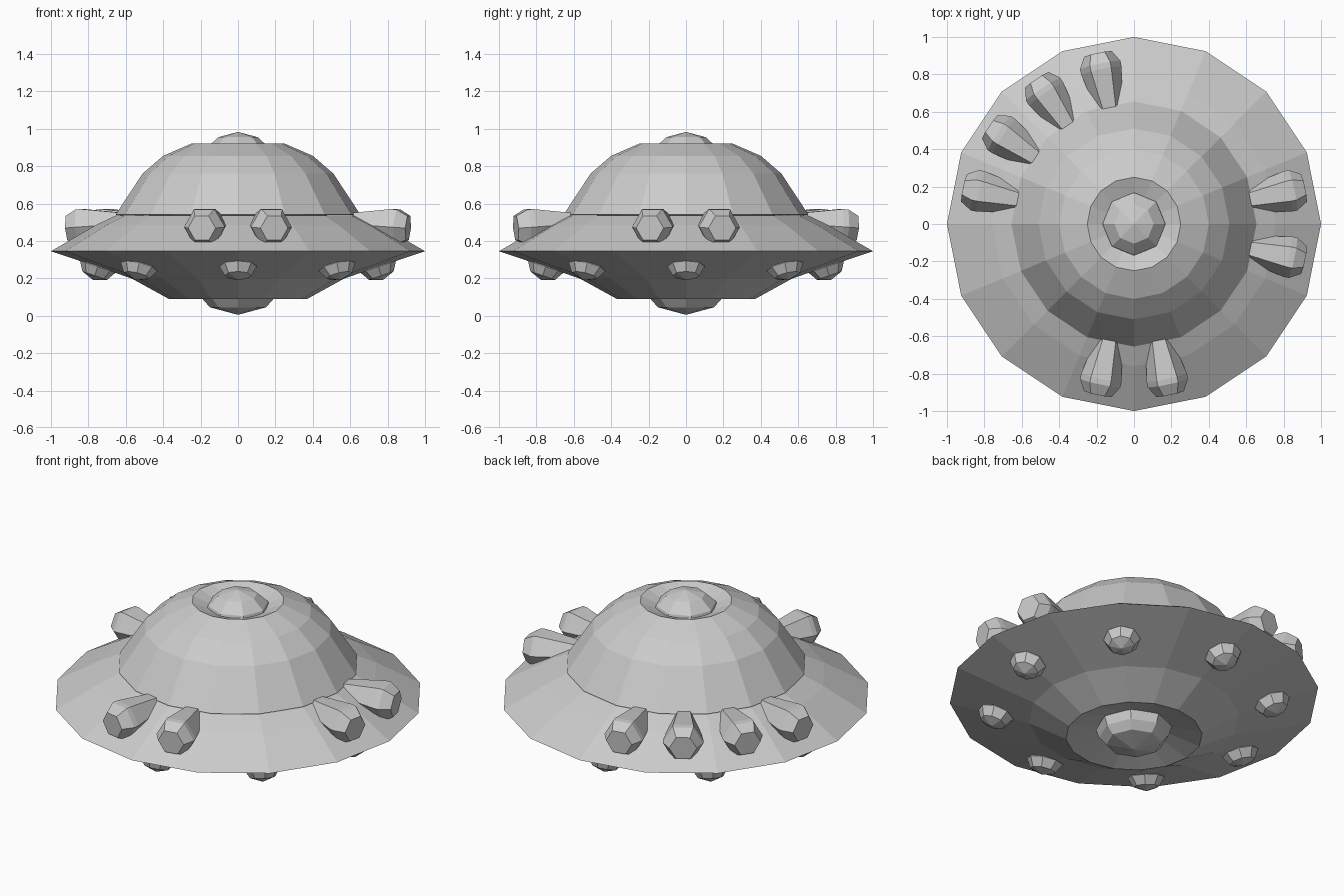
import bpy, bmesh, math
from mathutils import Matrix, Vector

if "Cube" in bpy.data.objects:
    bpy.data.objects.remove(bpy.data.objects["Cube"], do_unlink=True)

# Single flat grey finish
GREY = (0.6, 0.6, 0.6, 1.0)
metal = bpy.data.materials.new("light grey")
metal.use_nodes = True
metal.diffuse_color = GREY
metal.node_tree.nodes["Principled BSDF"].inputs["Base Color"].default_value = GREY


def lathe(name, profile, sides, matrix=Matrix(), phase=0.0):
    """Spin (radius, height) points around z into a faceted solid."""
    bm = bmesh.new()
    rings = []
    for r, z in profile:
        count = sides if r > 0 else 1
        rings.append([bm.verts.new((r * math.cos(phase + math.tau * i / sides),
                                    r * math.sin(phase + math.tau * i / sides), z))
                      for i in range(count)])
    for a, b in zip(rings, rings[1:]):
        for i in range(sides):
            j = (i + 1) % sides
            quad = [a[i % len(a)], a[j % len(a)], b[j % len(b)], b[i % len(b)]]
            bm.faces.new(list(dict.fromkeys(quad)))
    # Close open ends
    for ring in (rings[0], rings[-1]):
        if len(ring) > 1:
            bm.faces.new(ring)
    bmesh.ops.recalc_face_normals(bm, faces=bm.faces)
    bm.transform(matrix)
    mesh = bpy.data.meshes.new(name)
    bm.to_mesh(mesh)
    bm.free()
    mesh.materials.append(metal)
    obj = bpy.data.objects.new(name, mesh)
    bpy.context.collection.objects.link(obj)
    return obj


def around(degrees, x, z, tilt):
    """Place a part at radius x, its axis tipped outwards by tilt."""
    return (Matrix.Rotation(math.radians(degrees), 4, "Z")
            @ Matrix.Translation(Vector((x, 0, z)))
            @ Matrix.Rotation(math.radians(tilt), 4, "Y"))


# Saucer with a sunken well underneath
lathe("saucer_hull", [(0, 0.14), (0.2, 0.14), (0.37, 0.09), (0.57, 0.2),
                      (1, 0.345), (0.76, 0.485), (0.655, 0.535), (0, 0.535)], 16)

# Dome with a shallow dished top
lathe("dome", [(0, 0.53), (0.655, 0.54), (0.51, 0.76), (0.4, 0.855),
               (0.25, 0.92), (0.16, 0.885), (0, 0.885)], 16)

# Central caps, above and below
lathe("top_cap", [(0.17, 0.88), (0.165, 0.9), (0.105, 0.955), (0, 0.983)], 8)
lathe("belly_cap", [(0.21, 0.15), (0.19, 0.09), (0.15, 0.045), (0, 0.005)], 8)

# Round blisters under the rim
for i in range(8):
    lathe(f"under_blister_{i + 1}",
          [(0.09, -0.03), (0.1, 0), (0.07, 0.05), (0, 0.075)], 8,
          around(i * 45, 0.75, 0.262, 161))

# Tapered six-sided pods on the upper deck: front pair, left pair, rear right four
for i, angle in enumerate([258, 282, -12, 12, 102, 124, 146, 168]):
    lathe(f"deck_pod_{i + 1}",
          [(0.07, -0.17), (0.11, 0.04), (0.11, 0.07), (0.075, 0.13)], 6,
          around(angle, 0.8, 0.478, 94), math.pi / 6 + math.pi / 3)
